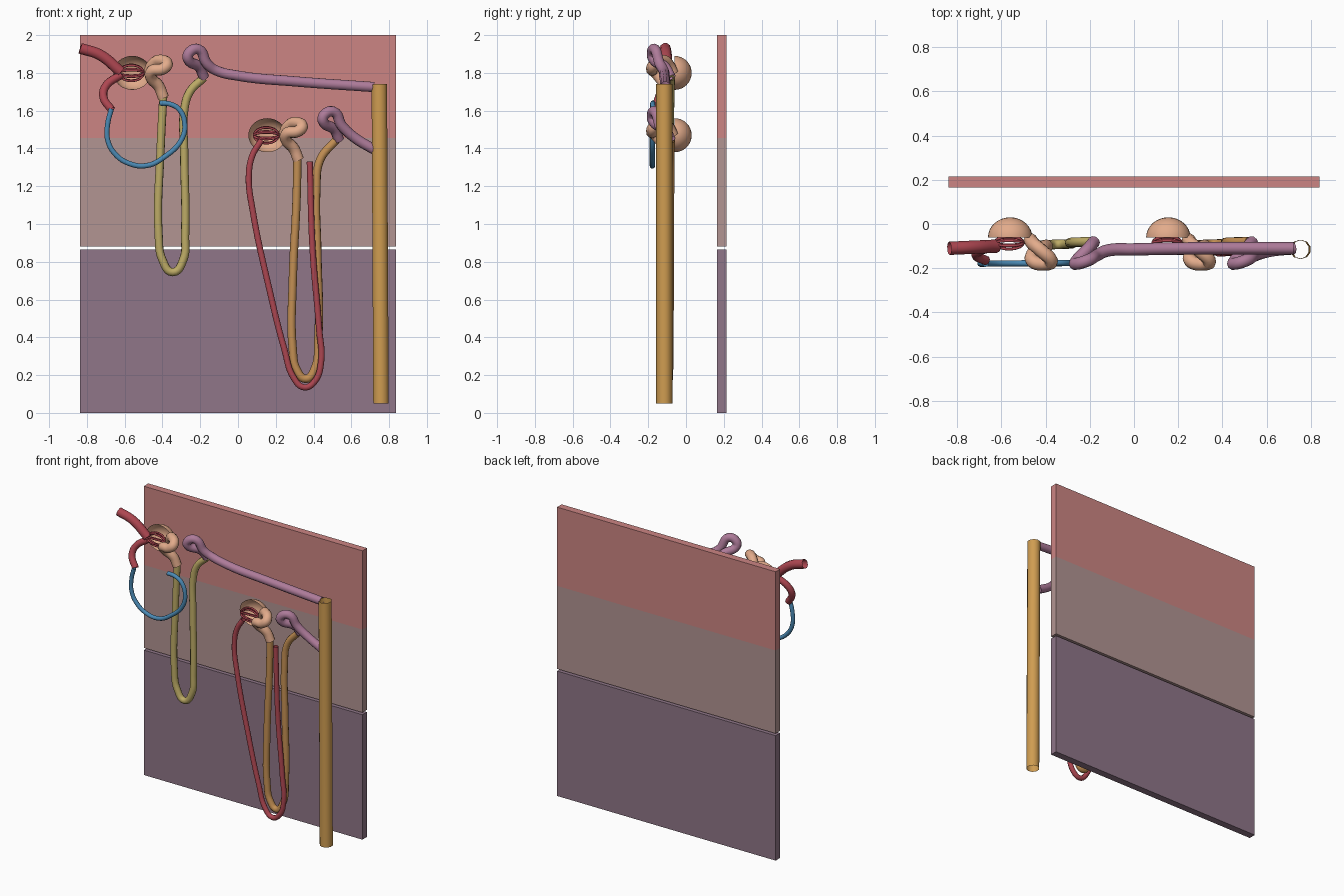
import bpy
import bmesh
from math import sin, cos, pi
from mathutils import Vector

default_cube = bpy.data.objects.get("Cube")
if default_cube:
    bpy.data.objects.remove(default_cube, do_unlink=True)


def make_material(name, red, green, blue):
    """Flat material from display (sRGB) values, stored as linear."""
    linear = [(c / 255) ** 2.2 for c in (red, green, blue)] + [1.0]
    mat = bpy.data.materials.new(name)
    mat.use_nodes = True
    mat.diffuse_color = linear
    mat.node_tree.nodes["Principled BSDF"].inputs["Base Color"].default_value = linear
    return mat


rose = make_material("rose panel", 203, 132, 130)
taupe = make_material("taupe panel", 177, 147, 145)
plum = make_material("plum panel", 142, 117, 135)
crimson = make_material("crimson vessel", 172, 72, 82)
steel_blue = make_material("blue vessel", 76, 136, 178)
peach = make_material("peach tubule", 226, 170, 138)
olive = make_material("olive loop", 188, 170, 102)
ochre = make_material("ochre loop", 194, 142, 84)
amber = make_material("amber duct", 206, 155, 82)
mauve = make_material("mauve tubule", 172, 122, 152)


def add_object(name, data, mat):
    obj = bpy.data.objects.new(name, data)
    data.materials.append(mat)
    bpy.context.collection.objects.link(obj)
    return obj


def add_panel(name, bottom, top, mat):
    bm = bmesh.new()
    bmesh.ops.create_cube(bm, size=1)
    bmesh.ops.scale(bm, vec=(1.675, 0.05, top - bottom), verts=bm.verts)
    bmesh.ops.translate(bm, vec=(0, 0.19, (top + bottom) / 2), verts=bm.verts)
    mesh = bpy.data.meshes.new(name)
    bm.to_mesh(mesh)
    bm.free()
    return add_object(name, mesh, mat)


def add_tube(name, points, radius, mat, offset=(0, 0, 0), closed=False, steps=6):
    """Open-ended round tube that passes smoothly through the points."""
    curve = bpy.data.curves.new(name, "CURVE")
    curve.dimensions = "3D"
    curve.bevel_depth = radius
    curve.bevel_resolution = 3
    curve.resolution_u = steps
    curve.use_fill_caps = False
    spline = curve.splines.new("BEZIER")
    spline.bezier_points.add(len(points) - 1)
    spline.use_cyclic_u = closed
    for knot, point in zip(spline.bezier_points, points):
        knot.co = Vector(point) + Vector(offset)
        knot.handle_left_type = knot.handle_right_type = "AUTO"
    obj = add_object(name, curve, mat)
    bpy.ops.object.select_all(action="DESELECT")
    obj.select_set(True)
    bpy.context.view_layer.objects.active = obj
    bpy.ops.object.convert(target="MESH")
    return bpy.context.object


def flat_path(outline, y_start, y_end):
    """Turn (x, z) points into a path whose depth drifts from start to end."""
    last = len(outline) - 1
    return [(x, y_start + (y_end - y_start) * i / last, z)
            for i, (x, z) in enumerate(outline)]


def add_capsule(name, centre):
    """Thin half-sphere cup with its open side to the front."""
    bm = bmesh.new()
    bmesh.ops.create_uvsphere(bm, u_segments=32, v_segments=16, radius=0.1)
    bmesh.ops.bisect_plane(bm, geom=bm.verts[:] + bm.edges[:] + bm.faces[:],
                           plane_co=(0, 0, 0), plane_no=(0, -1, 0), clear_outer=True)
    bmesh.ops.scale(bm, vec=(1, 0.9, 0.9), verts=bm.verts)
    bmesh.ops.translate(bm, vec=centre, verts=bm.verts)
    for face in bm.faces:
        face.smooth = True
    mesh = bpy.data.meshes.new(name)
    bm.to_mesh(mesh)
    bm.free()
    return add_object(name, mesh, peach)


def add_tuft(name, centre):
    """Ball of thin vessel loops that share a left and a right pole."""
    for k in range(4):
        tilt = k * pi / 4 + 0.3
        ring = []
        for i in range(12):
            t = 2 * pi * i / 12
            ring.append((0.065 * cos(t), 0.03 * sin(t) * sin(tilt),
                         0.045 * sin(t) * cos(tilt)))
        add_tube(f"{name}_loop_{k}", ring, 0.006, crimson, centre, closed=True, steps=3)


# Backing panels
add_panel("lower_panel", 0, 0.865, plum)
add_panel("middle_panel", 0.88, 1.455, taupe)
add_panel("upper_panel", 1.455, 2, rose)

# Parts shared by the two units, at the upper unit's position
shift = Vector((0.715, 0, -0.33))
capsule_centre = Vector((-0.56, -0.06, 1.8))
tuft_centre = Vector((-0.565, -0.085, 1.8))
near_coil = [(-0.47, -0.07, 1.8), (-0.455, -0.09, 1.84), (-0.42, -0.12, 1.865),
             (-0.375, -0.17, 1.845), (-0.4, -0.18, 1.82), (-0.455, -0.17, 1.81),
             (-0.46, -0.14, 1.775), (-0.42, -0.11, 1.73), (-0.395, -0.1, 1.67)]
far_coil = [(-0.18, -0.08, 1.775), (-0.205, -0.11, 1.83), (-0.265, -0.175, 1.875),
            (-0.26, -0.18, 1.905), (-0.21, -0.165, 1.925), (-0.165, -0.14, 1.85)]

for label, offset in (("upper", Vector()), ("lower", shift)):
    add_capsule(f"{label}_capsule", capsule_centre + offset)
    add_tuft(f"{label}_tuft", tuft_centre + offset)
    add_tube(f"{label}_near_coil", near_coil, 0.031, peach, offset)

# Far coils, each running on into the duct
add_tube("upper_far_tubule", far_coil + [
    (-0.12, -0.12, 1.815), (0, -0.115, 1.785), (0.3, -0.11, 1.755),
    (0.72, -0.11, 1.725)], 0.028, mauve)
lower_far = [Vector(p) + shift for p in far_coil]
add_tube("lower_far_tubule", lower_far + [(0.62, -0.12, 1.455), (0.72, -0.11, 1.395)],
         0.028, mauve)

# Long hairpin loops
upper_loop = [(-0.395, 1.69), (-0.41, 1.39), (-0.42, 0.94), (-0.4, 0.81), (-0.345, 0.745),
              (-0.29, 0.81), (-0.28, 0.94), (-0.285, 1.39), (-0.285, 1.6),
              (-0.255, 1.7), (-0.18, 1.775)]
add_tube("upper_hairpin_loop", flat_path(upper_loop, -0.1, -0.08), 0.022, olive)
lower_loop = [(0.315, 1.36), (0.31, 1.13), (0.29, 0.7), (0.29, 0.335), (0.31, 0.23),
              (0.36, 0.18), (0.405, 0.23), (0.425, 0.39), (0.42, 0.86), (0.415, 1.18),
              (0.435, 1.34), (0.52, 1.445)]
add_tube("lower_hairpin_loop", flat_path(lower_loop, -0.1, -0.08), 0.022, ochre)

# Vessels
add_tube("inflow_vessel", flat_path([(-0.835, 1.93), (-0.73, 1.895), (-0.62, 1.805)],
                                    -0.11, -0.1), 0.03, crimson)
add_tube("outflow_vessel", flat_path([(-0.62, 1.79), (-0.7, 1.73), (-0.712, 1.67),
                                      (-0.67, 1.605)], -0.1, -0.165), 0.022, crimson)
blue_path = [(-0.67, 1.61), (-0.69, 1.53), (-0.69, 1.445), (-0.65, 1.37), (-0.575, 1.32),
             (-0.48, 1.31), (-0.39, 1.355), (-0.3, 1.445), (-0.282, 1.53), (-0.31, 1.605),
             (-0.36, 1.635), (-0.415, 1.64)]
add_tube("blue_vessel", flat_path(blue_path, -0.18, -0.175), 0.014, steel_blue)
straight_path = [(0.125, 1.445), (0.075, 1.36), (0.057, 1.245), (0.077, 1.075), (0.167, 0.65),
                 (0.246, 0.335), (0.295, 0.185), (0.35, 0.135), (0.405, 0.165),
                 (0.44, 0.27), (0.43, 0.44), (0.395, 0.865), (0.38, 1.33)]
add_tube("straight_vessel", flat_path(straight_path, -0.12, -0.13), 0.017, crimson)

# Collecting duct, open at both ends
add_tube("collecting_duct", [(0.757, -0.115, 0.05), (0.748, -0.115, 1.74)], 0.043, amber)
